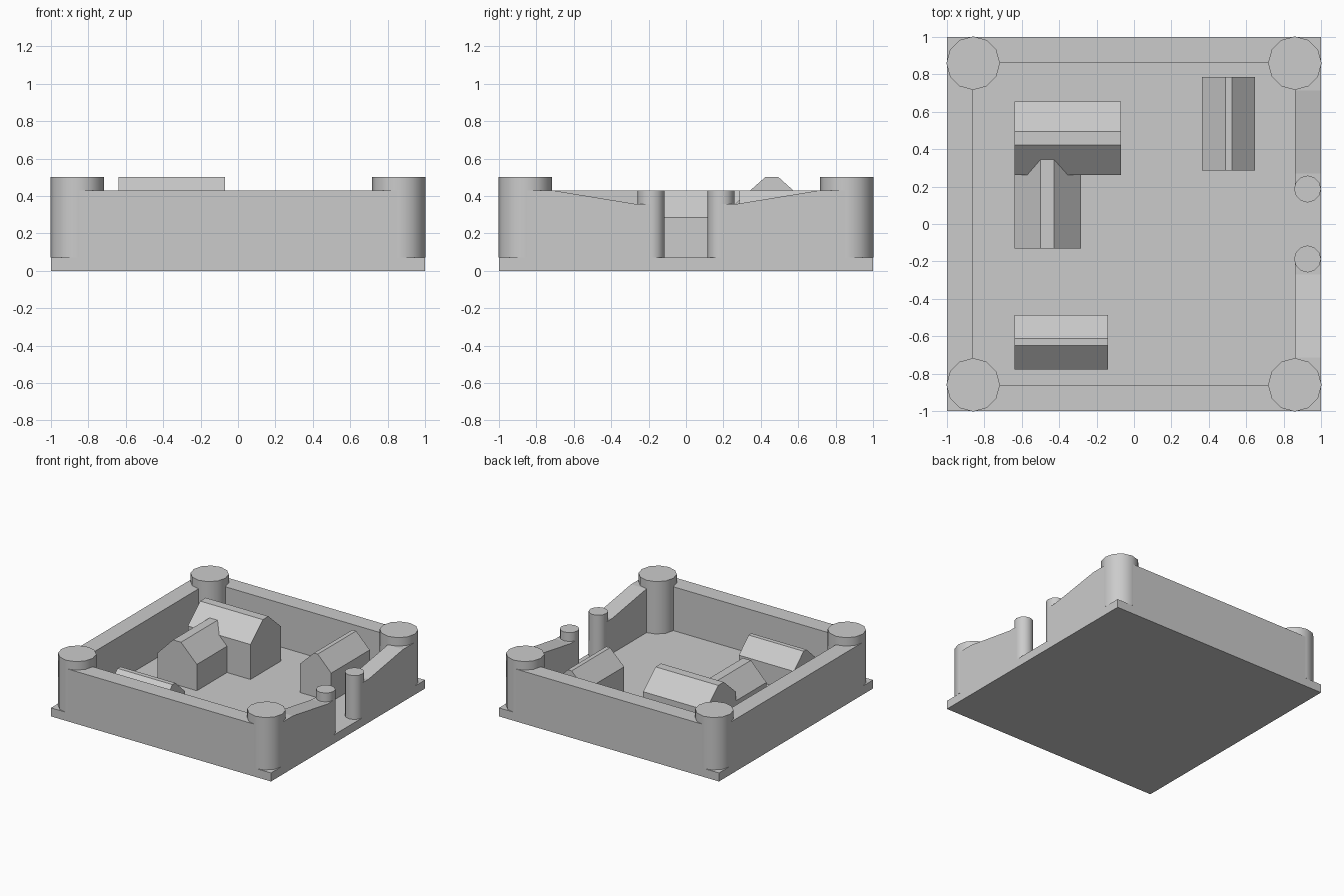
import bpy, math
from mathutils import Vector

if "Cube" in bpy.data.objects:
    bpy.data.objects.remove(bpy.data.objects["Cube"])

FLOOR = 0.07    # top of the base plate
WALL = 0.43     # wall top
W = 0.14        # wall thickness


def prism(name, profile, axis, a, b):
    """Extrude a profile along 'x' (y,z points) or 'y' (x,z points) from a to b."""
    def place(p, t):
        return (t, p[0], p[1]) if axis == 'x' else (p[0], t, p[1])
    n = len(profile)
    verts = [place(p, a) for p in profile] + [place(p, b) for p in profile]
    faces = [list(range(n))[::-1], list(range(n, 2 * n))]
    faces += [[i, (i + 1) % n, n + (i + 1) % n, n + i] for i in range(n)]
    # keep the normals pointing outwards whatever the winding
    area = sum(profile[i][0] * profile[(i + 1) % n][1]
               - profile[(i + 1) % n][0] * profile[i][1] for i in range(n))
    if (area > 0) != ((b > a) == (axis == 'x')):
        faces = [f[::-1] for f in faces]
    me = bpy.data.meshes.new(name)
    me.from_pydata(verts, [], faces)
    ob = bpy.data.objects.new(name, me)
    bpy.context.collection.objects.link(ob)
    return ob


def box(name, x0, x1, y0, y1, z0, z1):
    return prism(name, [(y0, z0), (y1, z0), (y1, z1), (y0, z1)], 'x', x0, x1)


def column(name, x, y, r, z0, z1):
    bpy.ops.mesh.primitive_cylinder_add(vertices=12, radius=r, depth=z1 - z0,
                                        location=(x, y, (z0 + z1) / 2))
    ob = bpy.context.object
    ob.name = name
    bpy.ops.object.shade_smooth_by_angle(angle=math.radians(40))


def house(name, axis, span, ridge, length, eave, top):
    """Gabled house with a narrow flat ridge."""
    (s0, s1), (r0, r1) = span, ridge
    prism(name, [(s0, FLOOR), (s1, FLOOR), (s1, eave), (r1, top), (r0, top), (s0, eave)],
          axis, *length)


# Base plate
box("base_plate", -1, 1, -1, 1, 0, FLOOR)

# Straight walls
c = 1 - W
box("front_wall", -c, c, -1, -c, FLOOR, WALL)
box("back_wall", -c, c, c, 1, FLOOR, WALL)
box("left_wall", -1, -c, -c, c, FLOOR, WALL)

# Gate side: walls stepping down to the posts, one each side of the gap
for side, s in (("front", -1), ("back", 1)):
    prism("gate_wall_" + side,
          [(s * y, z) for y, z in ((0.187, FLOOR), (c, FLOOR), (c, WALL),
                                   (0.715, WALL), (0.27, 0.357), (0.187, 0.357))],
          'x', c, 1)
    column("gate_post_" + side, 0.928, s * 0.187, 0.072, FLOOR, WALL)

# Corner towers
for x in (-c, c):
    for y in (-c, c):
        column("corner_tower", x, y, 0.143, FLOOR, 0.5)

# Buildings in the yard
house("main_hall", 'x', (0.262, 0.655), (0.423, 0.495), (-0.64, -0.07), 0.357, 0.5)
house("hall_wing", 'y', (-0.64, -0.283), (-0.5, -0.427), (-0.13, 0.40), 0.286, 0.43)
house("east_house", 'y', (0.363, 0.648), (0.49, 0.525), (0.285, 0.785), 0.305, 0.428)
house("south_house", 'x', (-0.777, -0.487), (-0.65, -0.613), (-0.64, -0.14), 0.24, 0.357)
